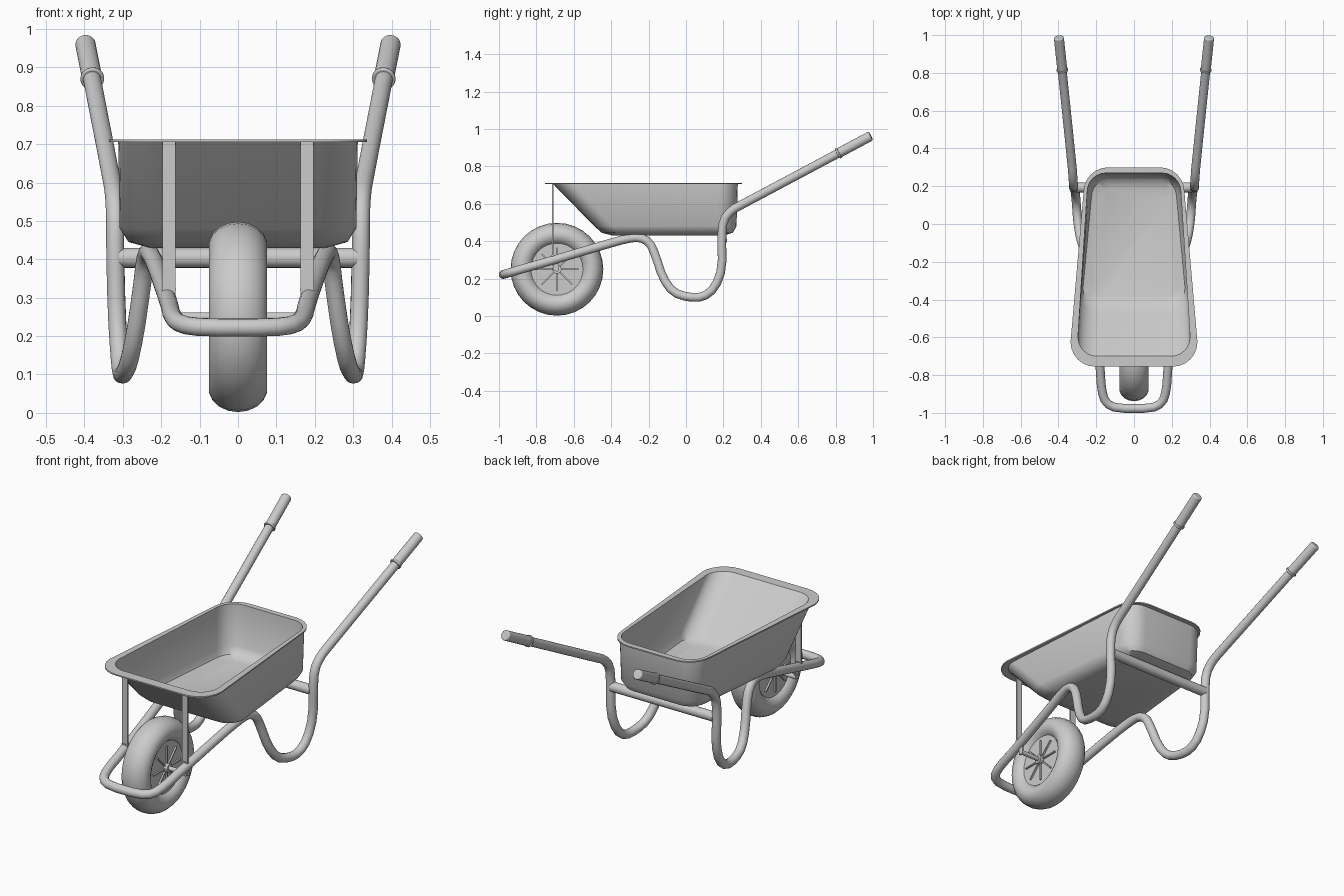
import bpy, bmesh, math
from mathutils import Vector

if "Cube" in bpy.data.objects:
    bpy.data.objects.remove(bpy.data.objects["Cube"])


def finish(obj, name, angle=40):
    obj.name = name
    bpy.ops.object.select_all(action='DESELECT')
    obj.select_set(True)
    bpy.context.view_layer.objects.active = obj
    bpy.ops.object.shade_smooth_by_angle(angle=math.radians(angle))
    return obj


def rod(name, a, b, r, verts=20, bevel=0):
    a, b = Vector(a), Vector(b)
    bpy.ops.mesh.primitive_cylinder_add(vertices=verts, radius=r, depth=(b - a).length, location=(a + b) / 2)
    o = bpy.context.object
    o.rotation_euler = (b - a).to_track_quat('Z', 'Y').to_euler()
    if bevel:
        m = o.modifiers.new("round", 'BEVEL')
        m.width, m.segments = bevel, 3
    return finish(o, name)


def box(name, loc, size, rot=(0, 0, 0)):
    bpy.ops.mesh.primitive_cube_add(size=1, location=loc, rotation=rot)
    o = bpy.context.object
    o.scale = size
    o.name = name
    return o


def ring(yf, yb, wf, wb, r, z, n=6):
    # rounded, tapered rectangle, counter-clockwise from the front right corner
    pts = []
    for sx, y, w, sy, start in ((1, yf, wf, -1, -90), (1, yb, wb, 1, 0), (-1, yb, wb, 1, 90), (-1, yf, wf, -1, 180)):
        for i in range(n + 1):
            t = math.radians(start + 90 * i / n)
            pts.append((sx * (w - r) + r * math.cos(t), y - sy * r + r * math.sin(t), z))
    return pts


# Tray: inner floor up to the rim, over the flange, down the outside
levels = [(-.38, .19, .22, .18, .06, .440), (-.43, .235, .27, .225, .09, .455),
          (-.465, .257, .285, .24, .10, .49), (-.70, .27, .297, .248, .10, .712),
          (-.755, .30, .336, .267, .13, .712), (-.755, .30, .336, .267, .13, .705),
          (-.71, .277, .312, .256, .105, .705), (-.49, .27, .308, .25, .10, .48),
          (-.45, .25, .285, .23, .09, .445), (-.39, .20, .23, .19, .07, .430)]
bm = bmesh.new()
loops = [[bm.verts.new(p) for p in ring(*lv)] for lv in levels]
for a, b in zip(loops, loops[1:]):
    for i in range(len(a)):
        j = (i + 1) % len(a)
        bm.faces.new((a[i], a[j], b[j], b[i]))
bm.faces.new(loops[0])
bm.faces.new(loops[-1][::-1])
bmesh.ops.recalc_face_normals(bm, faces=bm.faces)
mesh = bpy.data.meshes.new("tray")
bm.to_mesh(mesh)
bm.free()
tray = bpy.data.objects.new("tray", mesh)
bpy.context.collection.objects.link(tray)
finish(tray, "tray")

# Frame: one bent tube, right half mirrored to the left
half = [(.09, -.977, .222), (.15, -.948, .23), (.172, -.88, .251), (.18, -.75, .287), (.214, -.42, .385),
        (.228, -.32, .413), (.235, -.25, .422), (.243, -.195, .395), (.25, -.165, .33), (.268, -.125, .205),
        (.285, -.07, .127), (.298, .01, .1), (.304, .09, .1), (.309, .155, .15), (.316, .195, .26),
        (.32, .19, .42), (.32, .2, .515), (.323, .245, .568), (.328, .31, .602), (.397, .975, .956)]
path = [Vector((-x, y, z)) for x, y, z in half[::-1]] + [Vector(p) for p in half]
smooth = [path[0]]
for a, b in zip(path, path[1:]):
    smooth += [a.lerp(b, .25), a.lerp(b, .75)]
smooth.append(path[-1])
cu = bpy.data.curves.new("frame", 'CURVE')
cu.dimensions = '3D'
cu.bevel_depth, cu.bevel_resolution, cu.use_fill_caps = .0235, 6, True
sp = cu.splines.new('POLY')
sp.points.add(len(smooth) - 1)
for p, v in zip(sp.points, smooth):
    p.co = (*v, 1)
frame = bpy.data.objects.new("frame", cu)
bpy.context.collection.objects.link(frame)
bpy.ops.object.select_all(action='DESELECT')
frame.select_set(True)
bpy.context.view_layer.objects.active = frame
bpy.ops.object.convert(target='MESH')
finish(bpy.context.object, "frame", 50)

# Cross bar joining the rear legs
rod("cross_bar", (-.31, .193, .404), (.31, .193, .404), .026)

for side, s in (("right", 1), ("left", -1)):
    # Grip and collar on each handle
    start, end = Vector((s * .379, .81, .868)), Vector((s * .398, .988, .963))
    d = (end - start).normalized()
    rod("grip_" + side, start, end, .0265, 20, .006)
    rod("grip_collar_" + side, start, start + d * .012, .031, 20, .003)
    # Front strut with foot, axle bracket
    box("front_strut_" + side, (s * .18, -.712, .507), (.034, .008, .40))
    box("strut_foot_" + side, (s * .18, -.712, .322), (.036, .014, .008))
    box("axle_bracket_" + side, (s * .178, -.695, .273), (.01, .03, .06))

# Wheel: tyre, rim disc, hub, axle, ribs
C = Vector((0, -.69, .25))
bpy.ops.mesh.primitive_torus_add(major_radius=.186, minor_radius=.062, major_segments=32, minor_segments=18,
                                 location=C, rotation=(0, math.pi / 2, 0))
tyre = bpy.context.object
tyre.scale = (1, 1, 1.24)
finish(tyre, "tyre", 60)


def axial(name, w, r, verts=32):
    rod(name, C - Vector((w, 0, 0)), C + Vector((w, 0, 0)), r, verts)


axial("rim_disc", .05, .146)
axial("hub", .072, .024)
axial("axle", .185, .012, 16)
for i in range(8):
    t = i * math.pi / 4
    loc = C + Vector((0, math.cos(t), math.sin(t))) * .068
    box(f"rim_rib_{i + 1}", loc, (.118, .096, .007), (t, 0, 0))
